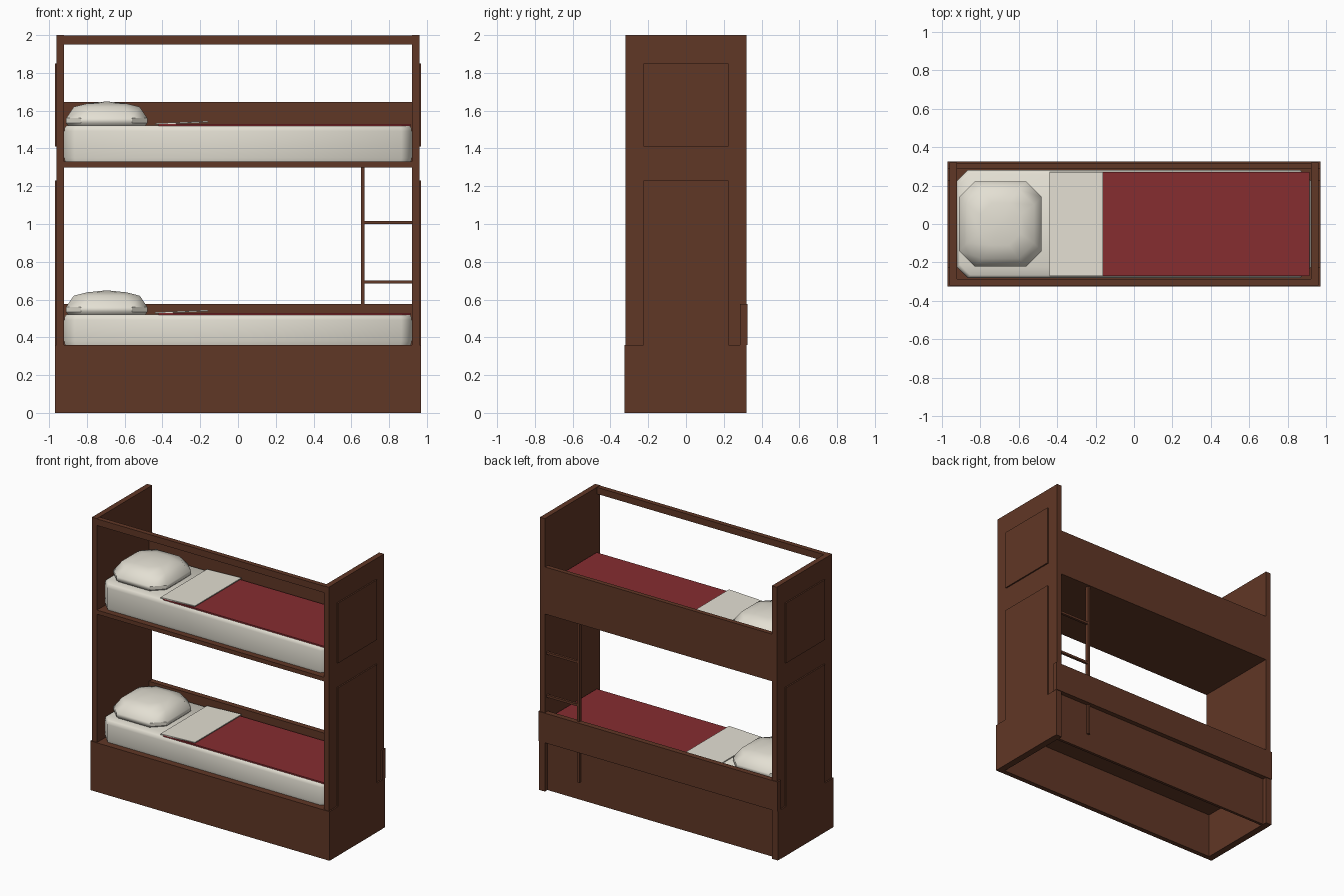
import bpy, bmesh, math

if "Cube" in bpy.data.objects:
    bpy.data.objects.remove(bpy.data.objects["Cube"])


def material(name, rgb):
    m = bpy.data.materials.new(name)
    m.diffuse_color = (*rgb, 1)
    m.use_nodes = True
    m.node_tree.nodes["Principled BSDF"].inputs["Base Color"].default_value = m.diffuse_color
    return m


WOOD = material("brown_wood", (0.118, 0.038, 0.019))
WHITE = material("off_white_linen", (0.77, 0.74, 0.65))
RED = material("red_blanket", (0.240, 0.026, 0.030))


def finish(bm, name, mat, smooth=None):
    bmesh.ops.recalc_face_normals(bm, faces=bm.faces)
    me = bpy.data.meshes.new(name)
    bm.to_mesh(me)
    bm.free()
    me.materials.append(mat)
    ob = bpy.data.objects.new(name, me)
    bpy.context.collection.objects.link(ob)
    if smooth:
        bpy.ops.object.select_all(action='DESELECT')
        ob.select_set(True)
        bpy.context.view_layer.objects.active = ob
        bpy.ops.object.shade_smooth_by_angle(angle=math.radians(smooth))
    return ob


def box(name, x, y, z, mat=WOOD):
    bm = bmesh.new()
    bmesh.ops.create_cube(bm, size=1)
    for v in bm.verts:
        v.co = [(a + b) / 2 + c * (b - a) for c, (a, b) in zip(v.co, (x, y, z))]
    return finish(bm, name, mat)


def rings(name, x, y, levels, mat, smooth, cap=None):
    """Stacked chamfered rectangles; levels are (z, inset, corner)."""
    bm = bmesh.new()
    loops = []
    for z, i, c in levels:
        x0, x1, y0, y1 = x[0] + i, x[1] - i, y[0] + i, y[1] - i
        pts = [(x0 + c, y0), (x1 - c, y0), (x1, y0 + c), (x1, y1 - c),
               (x1 - c, y1), (x0 + c, y1), (x0, y1 - c), (x0, y0 + c)]
        loops.append([bm.verts.new((px, py, z)) for px, py in pts])
    for a, b in zip(loops, loops[1:]):
        for k in range(8):
            n = (k + 1) % 8
            bm.faces.new((a[k], a[n], b[n], b[k]))
    bm.faces.new(loops[0])
    if cap:
        top = bm.verts.new((sum(x) / 2, sum(y) / 2, cap))
        for k in range(8):
            bm.faces.new((loops[-1][k], loops[-1][(k + 1) % 8], top))
    else:
        bm.faces.new(loops[-1])
    return finish(bm, name, mat, smooth)


# End walls with raised panels, base boards and rear legs
for side, s in (("left", -1), ("right", 1)):
    def sx(a, b):
        return tuple(sorted((s * a, s * b)))
    box(side + "_end_wall", sx(0.92, 0.96), (-0.32, 0.32), (0, 2))
    box(side + "_upper_panel", sx(0.955, 0.97), (-0.225, 0.225), (1.41, 1.85))
    box(side + "_middle_panel", sx(0.955, 0.97), (-0.225, 0.225), (0.35, 1.23))
    box(side + "_base_board", sx(0.955, 0.97), (-0.32, 0.285), (0, 0.36))
    box(side + "_rear_leg", sx(0.94, 0.968), (0.285, 0.32), (0, 0.36))

# Front boards and rails
box("front_base_board", (-0.97, 0.97), (-0.325, -0.29), (0, 0.36))
box("front_middle_rail", (-0.93, 0.93), (-0.32, -0.285), (1.30, 1.33))
box("front_top_rail", (-0.93, 0.93), (-0.32, -0.285), (1.95, 1.998))

# Back boards
box("back_base_board", (-0.93, 0.93), (0.27, 0.29), (0, 0.36))
box("lower_back_rail", (-0.97, 0.97), (0.285, 0.325), (0.36, 0.577))
box("upper_back_rail", (-0.93, 0.93), (0.285, 0.318), (1.30, 1.645))

# Ladder at the back
box("ladder_post", (0.65, 0.67), (0.28, 0.305), (0.13, 1.31))
for i, z in enumerate((0.685, 1.0)):
    box("ladder_rung_%d" % (i + 1), (0.66, 0.93), (0.285, 0.303), (z, z + 0.017))

# Bunks: board, mattress, blanket, folded sheet, pillow
for name, dz, bottom in (("lower", 0, 0.36), ("upper", 1.0, 1.33)):
    box(name + "_bed_board", (-0.93, 0.93), (-0.30, 0.29), (bottom - 0.03, bottom - 0.001))
    top = 0.522 + dz
    rings(name + "_mattress", (-0.92, 0.92), (-0.28, 0.28),
          [(bottom, 0.004, 0.055), (bottom + 0.02, 0, 0.055),
           (top - 0.03, 0, 0.055), (top - 0.008, 0.004, 0.055), (top, 0.014, 0.055)],
          WHITE, 50)
    box(name + "_blanket", (-0.42, 0.913), (-0.27, 0.27), (top - 0.004, top + 0.007), RED)
    fold = box(name + "_folded_sheet", (-0.44, -0.16), (-0.27, 0.27),
               (top + 0.004, top + 0.011), WHITE)
    for v in fold.data.vertices:  # raise the loose edge of the fold
        if v.co.x > -0.3:
            v.co.z += 0.012
    rings(name + "_pillow", (-0.91, -0.48), (-0.22, 0.22),
          [(top, 0.01, 0.08), (top + 0.012, 0, 0.08), (top + 0.038, 0, 0.08),
           (top + 0.098, 0.04, 0.08), (top + 0.116, 0.11, 0.06)],
          WHITE, 40, cap=top + 0.127)
